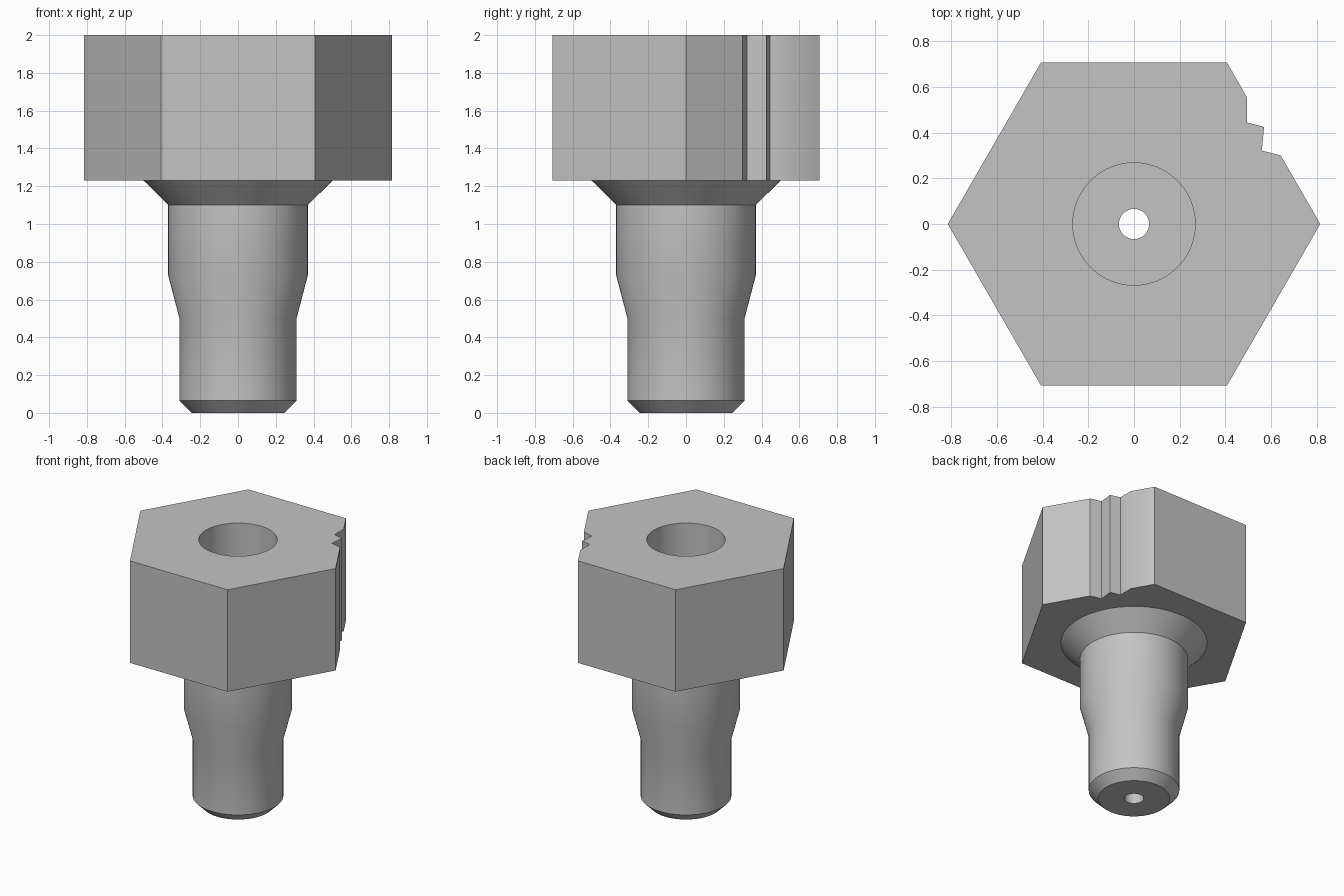
import bpy
import bmesh
from math import cos, sin, tau, radians

cube = bpy.data.objects.get("Cube")
if cube:
    bpy.data.objects.remove(cube, do_unlink=True)

# Single plain metal colour
COLOUR = (0.55, 0.55, 0.55, 1)
metal = bpy.data.materials.new("plain grey metal")
metal.use_nodes = True
metal.diffuse_color = COLOUR
metal.node_tree.nodes["Principled BSDF"].inputs["Base Color"].default_value = COLOUR


def solid_from_rings(name, rings):
    """Skin a stack of equal-sized point rings and cap both ends."""
    bm = bmesh.new()
    loops = [[bm.verts.new(p) for p in ring] for ring in rings]
    for low, high in zip(loops, loops[1:]):
        for i in range(len(low)):
            j = (i + 1) % len(low)
            bm.faces.new((low[i], low[j], high[j], high[i]))
    bm.faces.new(loops[0][::-1])
    bm.faces.new(loops[-1])
    bmesh.ops.recalc_face_normals(bm, faces=bm.faces)
    mesh = bpy.data.meshes.new(name)
    bm.to_mesh(mesh)
    bm.free()
    mesh.materials.append(metal)
    obj = bpy.data.objects.new(name, mesh)
    bpy.context.collection.objects.link(obj)
    return obj


def lathe(name, profile, sides=96):
    """Turn a (radius, height) profile around the z axis."""
    return solid_from_rings(name, [
        [(r * cos(tau * i / sides), r * sin(tau * i / sides), z) for i in range(sides)]
        for r, z in profile])


def combine(target, tool, operation):
    """Apply a boolean and discard the tool."""
    mod = target.modifiers.new(operation, 'BOOLEAN')
    mod.operation = operation
    mod.solver = 'EXACT'
    mod.object = tool
    bpy.context.view_layer.objects.active = target
    bpy.ops.object.modifier_apply(modifier=mod.name)
    bpy.data.objects.remove(tool, do_unlink=True)


# Hexagonal head, with a stepped notch cut along one face
R = 0.816
hexagon = [(R * cos(tau * i / 6), R * sin(tau * i / 6)) for i in range(6)]
notch = [(0.643, 0.30), (0.56, 0.322), (0.57, 0.425), (0.495, 0.445), (0.495, 0.555)]
outline = hexagon[:1] + notch + hexagon[1:]
plug = solid_from_rings("hex_plug", [[(x, y, z) for x, y in outline] for z in (1.23, 2)])

# Stepped shank with chamfered tip and flared collar, rooted inside the head
shank = lathe("shank", [(0.245, 0), (0.31, 0.065), (0.31, 0.5), (0.37, 0.73),
                        (0.37, 1.1), (0.5, 1.23), (0.5, 1.4)])
combine(plug, shank, 'UNION')

# Wide bore from the top, narrow bore out through the tip
bore = lathe("bore", [(0.066, -0.1), (0.066, 0.75), (0.268, 0.75), (0.268, 2.1)])
combine(plug, bore, 'DIFFERENCE')

# Smooth turned surfaces, crisp edges
bpy.ops.object.select_all(action='DESELECT')
plug.select_set(True)
bpy.context.view_layer.objects.active = plug
bpy.ops.object.shade_smooth_by_angle(angle=radians(35))
